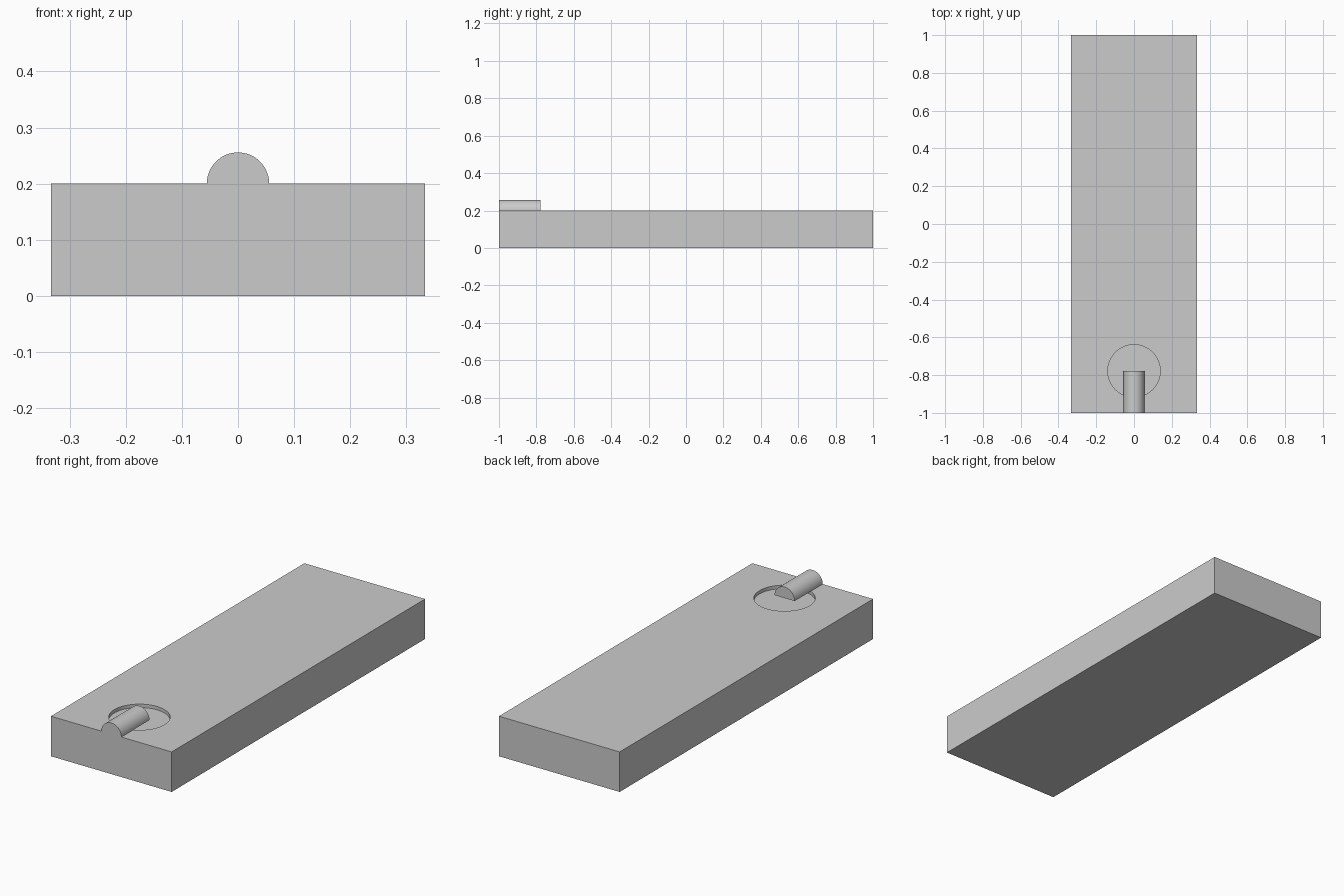
import bpy
import bmesh
from math import cos, sin, pi, radians

if "Cube" in bpy.data.objects:
    bpy.data.objects.remove(bpy.data.objects["Cube"])

WIDTH, LENGTH, HEIGHT = 0.667, 2.0, 0.2
RECESS_Y, RECESS_RADIUS, RECESS_DEPTH = -0.778, 0.139, 0.017
PEG_RADIUS = 0.0556

grey = bpy.data.materials.new("plain grey")
grey.use_nodes = True
colour = (0.6, 0.6, 0.6, 1)
grey.diffuse_color = colour
grey.node_tree.nodes["Principled BSDF"].inputs["Base Color"].default_value = colour


def finish(obj, name):
    obj.name = name
    obj.data.materials.clear()
    obj.data.materials.append(grey)
    bpy.ops.object.select_all(action="DESELECT")
    obj.select_set(True)
    bpy.context.view_layer.objects.active = obj
    bpy.ops.object.shade_smooth_by_angle(angle=radians(30))


# Slab
bpy.ops.mesh.primitive_cube_add(size=1, location=(0, 0, HEIGHT / 2))
slab = bpy.context.object
slab.scale = (WIDTH, LENGTH, HEIGHT)
bpy.ops.object.transform_apply(location=True, rotation=False, scale=True)

# Shallow round recess cut into the top
bpy.ops.mesh.primitive_cylinder_add(vertices=64, radius=RECESS_RADIUS,
                                    depth=2 * RECESS_DEPTH,
                                    location=(0, RECESS_Y, HEIGHT))
cutter = bpy.context.object
cutter.hide_render = True
cut = slab.modifiers.new("recess", "BOOLEAN")
cut.operation = "DIFFERENCE"
cut.solver = "EXACT"
cut.object = cutter
bpy.context.view_layer.objects.active = slab
bpy.ops.object.modifier_apply(modifier=cut.name)
bpy.data.objects.remove(cutter)
finish(slab, "slab")

# Half-round peg from the front edge to the middle of the recess
bm = bmesh.new()
steps = 32
arc = [bm.verts.new((PEG_RADIUS * cos(pi * i / steps), -LENGTH / 2,
                     HEIGHT + PEG_RADIUS * sin(pi * i / steps)))
       for i in range(steps + 1)]
profile = bm.faces.new(arc)
swept = bmesh.ops.extrude_face_region(bm, geom=[profile], use_keep_orig=True)
moved = [v for v in swept["geom"] if isinstance(v, bmesh.types.BMVert)]
bmesh.ops.translate(bm, verts=moved, vec=(0, RECESS_Y + LENGTH / 2, 0))
bmesh.ops.recalc_face_normals(bm, faces=bm.faces)
mesh = bpy.data.meshes.new("half_round_peg")
bm.to_mesh(mesh)
bm.free()
peg = bpy.data.objects.new("half_round_peg", mesh)
bpy.context.collection.objects.link(peg)
finish(peg, "half_round_peg")
